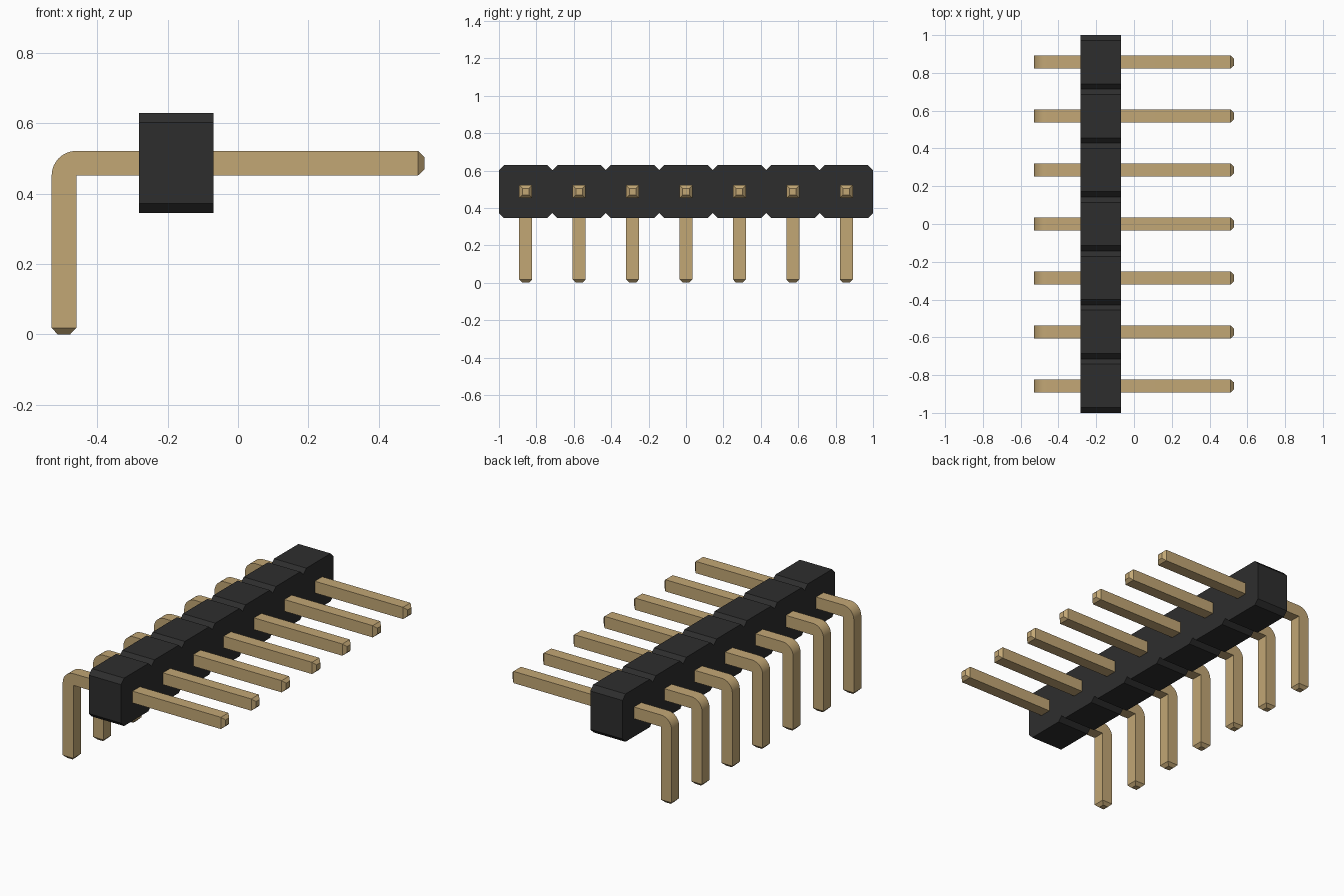
import bpy
import bmesh
from math import sin, cos, pi, radians
from mathutils import Vector

if "Cube" in bpy.data.objects:
    bpy.data.objects.remove(bpy.data.objects["Cube"])

PINS = 7
PITCH = 2 / PINS
HALF = 0.035           # half width of a pin
AXIS_Z = 0.487         # height of the straight pin axis
LEG_X = -0.495         # position of the bent leg axis
TIP = 0.018            # length of the tapered tips
CHAMFER = 0.028


def material(name, rgb, roughness, metallic=0.0):
    mat = bpy.data.materials.new(name)
    mat.use_nodes = True
    mat.diffuse_color = (*rgb, 1)
    shader = mat.node_tree.nodes["Principled BSDF"]
    shader.inputs["Base Color"].default_value = (*rgb, 1)
    shader.inputs["Roughness"].default_value = roughness
    shader.inputs["Metallic"].default_value = metallic
    return mat


def prism(points, offset):
    """Extrude a closed outline along an offset and return its bmesh."""
    bm = bmesh.new()
    face = bm.faces.new([bm.verts.new(p) for p in points])
    result = bmesh.ops.extrude_face_region(bm, geom=[face], use_keep_orig=True)
    moved = [v for v in result["geom"] if isinstance(v, bmesh.types.BMVert)]
    bmesh.ops.translate(bm, verts=moved, vec=offset)
    bmesh.ops.recalc_face_normals(bm, faces=bm.faces)
    return bm


def taper(bm, direction):
    """Extrude the end face pointing in a direction into a blunt tip."""
    direction = Vector(direction)
    bm.normal_update()
    end = max((f for f in bm.faces if f.normal.dot(direction) > 0.99),
              key=lambda f: f.calc_center_median().dot(direction))
    tip = bmesh.ops.extrude_discrete_faces(bm, faces=[end])["faces"][0]
    centre = tip.calc_center_median()
    for v in tip.verts:
        v.co = centre + (v.co - centre) * 0.5 + direction * TIP


def add_object(name, mesh, mat=None):
    obj = bpy.data.objects.new(name, mesh)
    bpy.context.collection.objects.link(obj)
    if mat:
        mesh.materials.append(mat)
    return obj


def to_mesh(bm, name):
    mesh = bpy.data.meshes.new(name)
    bm.to_mesh(mesh)
    bm.free()
    return mesh


black = material("black plastic", (0.027, 0.027, 0.027), 0.6)
gold = material("gold metal", (0.54, 0.385, 0.178), 0.5)

# Plastic housing: chamfered blocks in a row, drawn as one notched outline
x0, x1, bottom, top = -0.282, -0.07, 0.345, 0.63
upper, lower = [], []
for i in range(PINS):
    a, b = -1 + i * PITCH, -1 + (i + 1) * PITCH
    for edge, side in ((upper, top), (lower, bottom)):
        inner = side - CHAMFER if side == top else side + CHAMFER
        edge += [(x0, a, inner), (x0, a + CHAMFER, side), (x0, b - CHAMFER, side)]
upper.append((x0, 1, top - CHAMFER))
lower.append((x0, 1, bottom + CHAMFER))
add_object("housing", to_mesh(prism(upper + lower[::-1], (x1 - x0, 0, 0)), "housing"), black)

# Bent pin: rounded outside corner, sharp inside corner, blunt tips
end_x = 0.53 - TIP
bend = [(LEG_X + HALF - 2 * HALF * cos(t), AXIS_Z - HALF + 2 * HALF * sin(t))
        for t in (i * pi / 16 for i in range(9))]
outline = [(LEG_X - HALF, TIP), *bend, (end_x, AXIS_Z + HALF), (end_x, AXIS_Z - HALF),
           (LEG_X + HALF, AXIS_Z - HALF), (LEG_X + HALF, TIP)]
bm = prism([(x, -HALF, z) for x, z in outline], (0, 2 * HALF, 0))
taper(bm, (1, 0, 0))
taper(bm, (0, 0, -1))
pin_mesh = to_mesh(bm, "pin")
pin_mesh.materials.append(gold)

# Row of identical pins
for i in range(PINS):
    pin = add_object(f"pin_{i + 1}", pin_mesh)
    pin.location.y = -1 + (i + 0.5) * PITCH

# Smooth the bend only
bpy.ops.object.select_all(action="DESELECT")
pin.select_set(True)
bpy.context.view_layer.objects.active = pin
bpy.ops.object.shade_smooth_by_angle(angle=radians(30))
